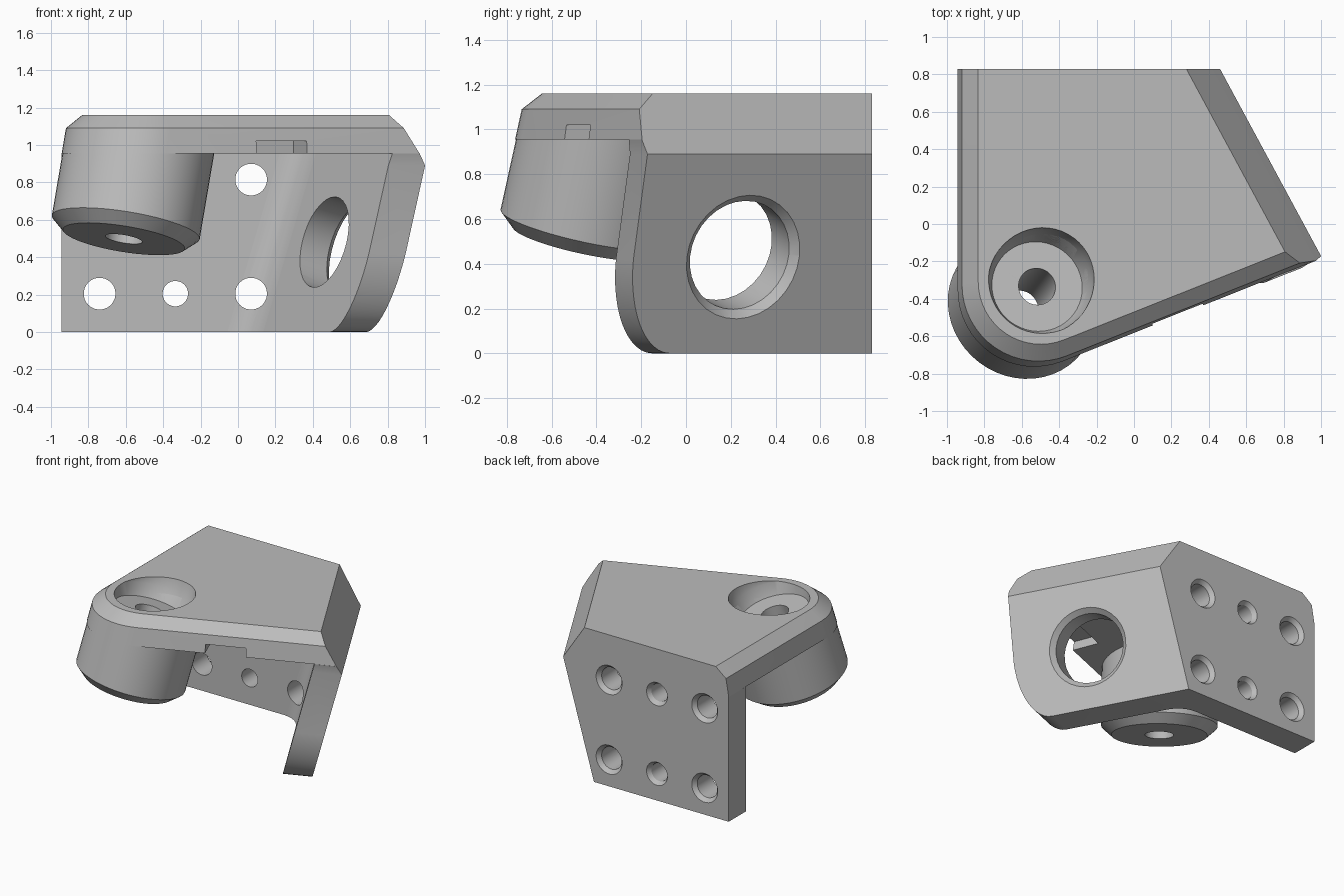
import bpy, bmesh, math
from mathutils import Vector

if "Cube" in bpy.data.objects:
    bpy.data.objects.remove(bpy.data.objects["Cube"])

grey = bpy.data.materials.new("plain grey")
grey.use_nodes = True
COLOUR = (0.5, 0.5, 0.5, 1)
grey.diffuse_color = COLOUR
grey.node_tree.nodes["Principled BSDF"].inputs["Base Color"].default_value = COLOUR

BACK, UNDER, TOP, THICK = 0.83, 0.955, 1.16, 0.21
SIDE = Vector((0.88, 0.475))        # outward direction of the side plate
FRONT = Vector((0.37, -0.93))       # outward direction of the front edge
AXIS = Vector((0.17, 0.22, 1))      # leaning axis of the boss
BOSS = Vector((-0.6, -0.44, 0.56))  # centre of the boss rim


def loft(name, loops):
    """Closed solid through rings of equal point count."""
    bm = bmesh.new()
    rings = [[bm.verts.new(p) for p in loop] for loop in loops]
    n = len(rings[0])
    for a, b in zip(rings, rings[1:]):
        for i in range(n):
            j = (i + 1) % n
            bm.faces.new((a[i], a[j], b[j], b[i]))
    bm.faces.new(rings[0])
    bm.faces.new(rings[-1])
    bmesh.ops.recalc_face_normals(bm, faces=bm.faces)
    mesh = bpy.data.meshes.new(name)
    bm.to_mesh(mesh)
    bm.free()
    mesh.materials.append(grey)
    obj = bpy.data.objects.new(name, mesh)
    bpy.context.collection.objects.link(obj)
    return obj


def lathe(name, origin, axis, profile, n=40):
    """Turned solid from (distance, radius) pairs along an axis."""
    axis = Vector(axis).normalized()
    u = axis.orthogonal().normalized()
    v = axis.cross(u)
    turns = [math.tau * i / n for i in range(n)]
    obj = loft(name, [[Vector(origin) + axis * t + (u * math.cos(a) + v * math.sin(a)) * r
                       for a in turns] for t, r in profile])
    obj.hide_render = True
    return obj


def axis_at(z):
    return BOSS + AXIS * (z - BOSS.z)


def meet(side, front):
    """Plan point where the side offset meets the front offset."""
    det = SIDE.x * FRONT.y - SIDE.y * FRONT.x
    return ((side * FRONT.y - SIDE.y * front) / det,
            (SIDE.x * front - side * FRONT.x) / det)


def at_y(side, y):
    return ((side - SIDE.y * y) / SIDE.x, y)


def outer(z):
    """Offset of the leaning outer face, including the top chamfer."""
    return min(0.569 + 0.258 * z, 0.799 - 0.589 * (z - 0.89))


def inner(z):
    return 0.569 + 0.258 * z - THICK


# Top plate: rounded around the boss, chamfered at the top
def outline(z, r):
    c = axis_at(z)
    end = math.atan2(FRONT.y, FRONT.x)
    pts = [(c.x - r, BACK)]
    for i in range(17):
        a = -math.pi + (end + math.pi) * i / 16
        pts.append((c.x + r * math.cos(a), c.y + r * math.sin(a)))
    pts.append(meet(outer(z), FRONT.dot(c.xy) + r))
    pts.append(at_y(outer(z), BACK))
    return [(x, y, z) for x, y in pts]


top_plate = loft("top_plate", [outline(UNDER, 0.41), outline(1.09, 0.41), outline(TOP, 0.335)])

# Back plate
profile = [(-0.943, 0), (at_y(outer(0), BACK)[0], 0),
           (at_y(outer(0.89), BACK)[0], 0.89),
           (at_y(outer(UNDER), BACK)[0], UNDER), (-0.943, UNDER)]
back_plate = loft("back_plate", [[(x, y, z) for x, z in profile] for y in (BACK - THICK, BACK)])

# Leaning side plate with a rounded lower front corner
levels = [(0.32 + 0.23 * math.sin(a), 0.42 * (1 - math.cos(a)))
          for a in [math.pi / 2 * i / 12 for i in range(13)]]
levels += [(0.53, 0.89), (0.543, UNDER)]
side_plate = loft("side_plate", [
    [(x, y, z) for x, y in (meet(outer(z), s), meet(inner(z), s),
                            at_y(inner(z), BACK), at_y(outer(z), BACK))]
    for s, z in levels])


# Fillet in the inside corner of the two plates
def fillet(z, reach=0.13):
    corner = Vector(at_y(inner(z), BACK - THICK))
    a = corner + Vector((-reach, 0))
    b = corner + Vector((SIDE.y, -SIDE.x)) * reach
    pts = [corner + SIDE * 0.03 + Vector((0, 0.03)), a + Vector((0, 0.02))]
    for i in range(9):
        t = i / 8
        pts.append(a * (1 - t) ** 2 + corner * 2 * t * (1 - t) + b * t * t)
    pts.append(b + SIDE * 0.02)
    return [(p.x, p.y, z) for p in pts]


corner_fillet = loft("corner_fillet", [fillet(0), fillet(UNDER)])

# Boss: leaning cylinder with a bevelled square-cut end
N = AXIS.normalized()
turns = [math.tau * i / 48 for i in range(48)]
upper = [axis_at(1.05) + Vector((math.cos(a), math.sin(a), 0)) * 0.406 for a in turns]
rim = [p - AXIS * ((p - BOSS).dot(N) / AXIS.dot(N)) for p in upper]
end = [BOSS - N * 0.065 + (p - BOSS) * 0.825 for p in rim]
boss = loft("boss", [end, rim, upper])

# Cutters: screw pocket, mounting holes, side opening, underside notch
pocket = lathe("pocket_cutter", axis_at(1.04), AXIS,
               [(-0.9, 0.1), (0, 0.1), (0, 0.245), (0.09, 0.28), (0.4, 0.285)], 48)
holes = []
for x, r in ((-0.74, 0.085), (-0.335, 0.068), (0.07, 0.085)):
    for z in (0.205, 0.815):
        holes.append(lathe("hole_cutter", (x, BACK, z), (0, 1, 0),
                           [(-0.4, r), (-0.03, r), (0, r * 1.3), (0.05, r * 1.3)], 28))
ox, oy = at_y(outer(0.43), 0.255)
opening = lathe("opening_cutter", (ox, oy, 0.43), (SIDE.x, SIDE.y, -0.258),
                [(-0.4, 0.25), (-0.035, 0.25), (0, 0.285), (0.05, 0.285)], 32)
along = Vector((-FRONT.y, FRONT.x))
mid = Vector((0.235, -0.487))
plan = [mid + along * w + FRONT * d for w, d in
        ((-0.145, 0.1), (0.145, 0.1), (0.145, -0.2), (-0.145, -0.2))]
notch = loft("notch_cutter", [[(p.x, p.y, z) for p in plan] for z in (0.9, 1.02)])


def cut(obj, cutters):
    bpy.context.view_layer.objects.active = obj
    for c in cutters:
        mod = obj.modifiers.new("cut", 'BOOLEAN')
        mod.operation = 'DIFFERENCE'
        mod.solver = 'EXACT'
        mod.object = c
        bpy.ops.object.modifier_apply(modifier=mod.name)


cut(top_plate, [pocket, notch])
cut(boss, [pocket])
cut(back_plate, holes + [opening])
cut(side_plate, holes[4:] + [opening])
cut(corner_fillet, holes[4:] + [opening])

for c in holes + [pocket, opening, notch]:
    bpy.data.objects.remove(c)

# Smooth the round walls, keep the machined edges sharp
bpy.ops.object.select_all(action='DESELECT')
for part in (top_plate, back_plate, side_plate, corner_fillet, boss):
    part.select_set(True)
bpy.context.view_layer.objects.active = top_plate
bpy.ops.object.shade_smooth_by_angle(angle=math.radians(25))
